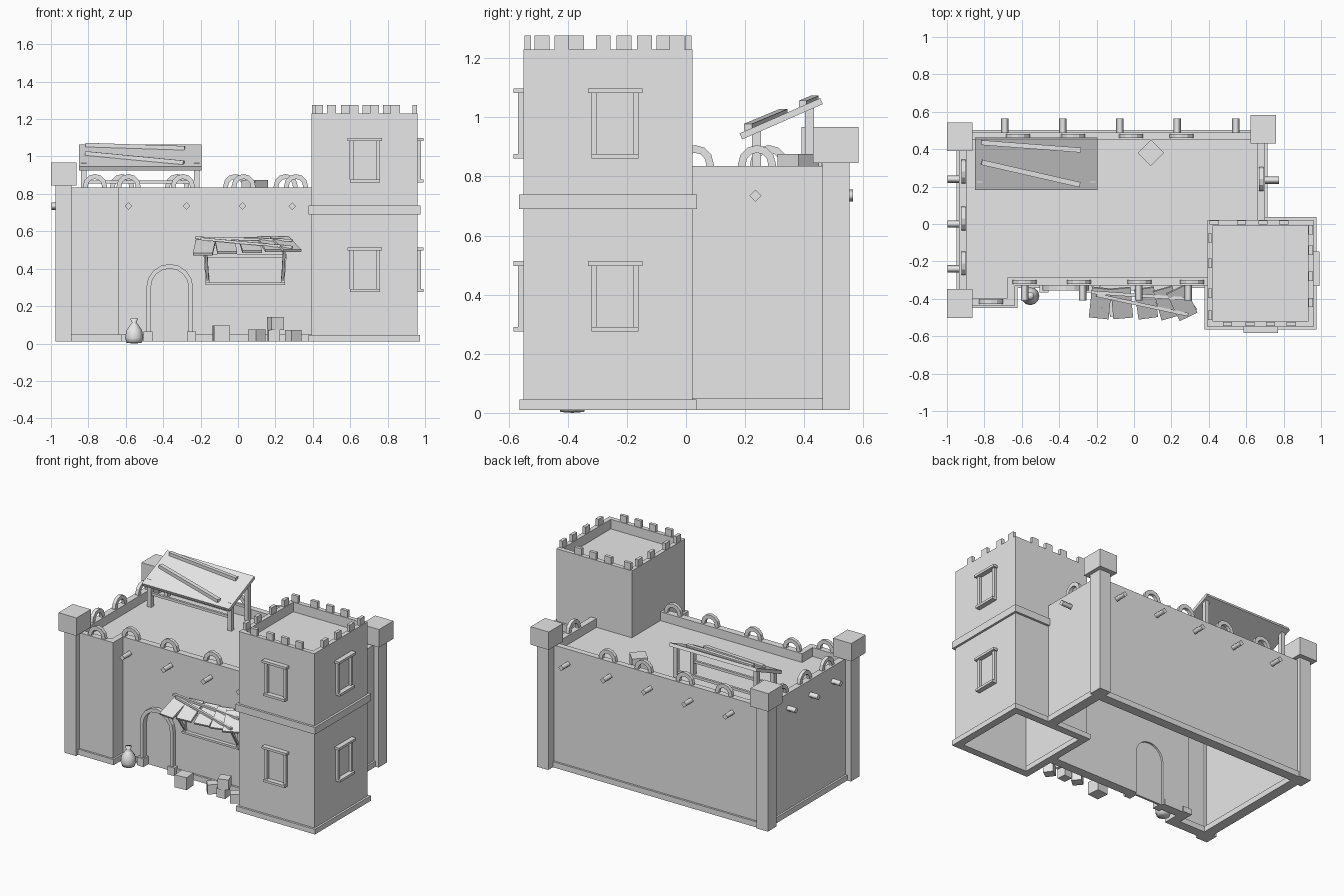
import bpy, bmesh, math
from mathutils import Vector, Matrix

if bpy.data.objects.get("Cube"):
    bpy.data.objects.remove(bpy.data.objects["Cube"])

stone = bpy.data.materials.new("pale_stone")
stone.use_nodes = True
COLOUR = (0.8, 0.8, 0.8, 1)
stone.diffuse_color = COLOUR
stone.node_tree.nodes["Principled BSDF"].inputs["Base Color"].default_value = COLOUR


def finish(name, bm, matrix=Matrix()):
    bmesh.ops.recalc_face_normals(bm, faces=bm.faces)
    mesh = bpy.data.meshes.new(name)
    bm.to_mesh(mesh)
    bm.free()
    mesh.materials.append(stone)
    ob = bpy.data.objects.new(name, mesh)
    ob.matrix_world = matrix
    bpy.context.collection.objects.link(ob)
    return ob


def block(name, x, y, z, matrix=Matrix()):
    """Box from (min, max) pairs."""
    bm = bmesh.new()
    bmesh.ops.create_cube(bm, size=1)
    for v in bm.verts:
        v.co = [p[0] + (c + 0.5) * (p[1] - p[0]) for p, c in zip((x, y, z), v.co)]
    return finish(name, bm, matrix)


def crate(name, x, y, z, size, turn):
    h = size / 2
    place = Matrix.Translation((x, y, z)) @ Matrix.Rotation(math.radians(turn), 4, 'Z')
    return block(name, (-h, h), (-h, h), (0, size), place)


def bar(name, a, b, w, t):
    """Straight plank or post from a to b, t being its upright thickness."""
    a, b = Vector(a), Vector(b)
    d = (b - a).normalized()
    side = d.cross(Vector((0, 0, 1)))
    side = side.normalized() if side.length > 0.01 else Vector((1, 0, 0))
    rot = Matrix((d, side, d.cross(side))).transposed().to_4x4()
    return block(name, (0, (b - a).length), (-w / 2, w / 2), (-t / 2, t / 2),
                 Matrix.Translation(a) @ rot)


def arch_points(r, leg, n):
    arc = [(r * math.cos(math.pi * i / n), leg + r * math.sin(math.pi * i / n)) for i in range(n + 1)]
    return [(r, 0)] + arc + [(-r, 0)]


def prism(name, outline, depth, matrix):
    bm = bmesh.new()
    f = bm.faces.new([bm.verts.new((x, -depth / 2, z)) for x, z in outline])
    ext = bmesh.ops.extrude_face_region(bm, geom=[f])["geom"]
    bmesh.ops.translate(bm, vec=(0, depth, 0), verts=[g for g in ext if isinstance(g, bmesh.types.BMVert)])
    return finish(name, bm, matrix)


def arch(name, loc, turn, r, leg, thick, depth, n=6):
    outline = arch_points(r, leg, n) + arch_points(r - thick, leg, n)[::-1]
    m = Matrix.Translation(loc) @ Matrix.Rotation(math.radians(turn), 4, 'Z')
    return prism(name, outline, depth, m)


BASE, TOP, ROOF = 0.01, 0.835, 0.775

# Main walls, each with a plinth strip
WALLS = {
    "left_wall": ((-0.935, -0.893), (-0.435, 0.49)),
    "back_wall": ((-0.935, 0.70), (0.45, 0.49)),
    "right_wall": ((0.658, 0.70), (0.0, 0.49)),
    "annex_front_wall": ((-0.935, -0.635), (-0.435, -0.395)),
    "annex_side_wall": ((-0.675, -0.635), (-0.435, -0.285)),
    "front_wall": ((-0.675, 0.41), (-0.33, -0.285)),
}
walls = {}
E = 0.013
for name, (x, y) in WALLS.items():
    walls[name] = block(name, x, y, (BASE, TOP))
    if name != "front_wall":
        block(name + "_plinth", (x[0] - E, x[1] + E), (y[0] - E, y[1] + E), (BASE, 0.048))
block("front_plinth_left", (-0.64, -0.48), (-0.343, -0.28), (BASE, 0.048))
block("front_plinth_right", (-0.25, 0.4), (-0.343, -0.28), (BASE, 0.048))
block("roof_floor", (-0.92, 0.69), (-0.3, 0.48), (ROOF - 0.015, ROOF))
block("annex_roof_floor", (-0.92, -0.65), (-0.42, -0.3), (ROOF - 0.015, ROOF))

# Corner columns with caps
for name, x, y in (("front_left", -0.932, -0.425), ("back_left", -0.932, 0.467), ("back_right", 0.692, 0.507)):
    block(name + "_column", (x - 0.043, x + 0.043), (y - 0.046, y + 0.046), (BASE, 0.85))
    block(name + "_cap", (x - 0.068, x + 0.068), (y - 0.077, y + 0.077), (0.845, 0.967))

# Doorway: opening, recessed panel, arched frame and foot blocks
DOOR_X = -0.365
cutter = prism("door_cutter", arch_points(0.105, 0.30, 10), 0.3,
               Matrix.Translation((DOOR_X, -0.3, 0)))
cutter.hide_render = True
cutter.hide_viewport = True
cut = walls["front_wall"].modifiers.new("door_opening", 'BOOLEAN')
cut.object = cutter
cut.operation = 'DIFFERENCE'
cut.solver = 'EXACT'
prism("door_panel", arch_points(0.106, 0.29, 10), 0.015, Matrix.Translation((DOOR_X, -0.305, BASE)))
arch("door_frame", (DOOR_X, -0.335, BASE), 0, 0.125, 0.29, 0.024, 0.04, 8)
for s in (-1, 1):
    x = DOOR_X + s * 0.116
    block("door_foot", (x - 0.025, x + 0.025), (-0.365, -0.3), (BASE, 0.065))

# Roof arches standing on the wall tops
spots = [(x, -0.31, 0) for x in (-0.585, -0.295, 0.03, 0.31)]
spots += [(x, 0.47, 0) for x in (-0.62, -0.325, -0.015, 0.255)]
spots += [(-0.912, y, 90) for y in (0.28, 0.03, -0.21)]
spots += [(-0.765, -0.415, 0), (0.68, 0.24, 90)]
for x, y, turn in spots:
    arch("roof_arch", (x, y, TOP - 0.005), turn, 0.064, 0.012, 0.026, 0.023)

# Square beam ends poking through the walls
beams = [((x, -0.28, 0), (x, -0.41, 0)) for x in (-0.585, -0.275, 0.025, 0.29)]
beams += [((x, 0.45, 0), (x, 0.565, 0)) for x in (-0.69, -0.38, -0.075, 0.23, 0.545)]
beams += [((-0.89, y, 0), (-0.998, y, 0)) for y in (0.24, 0.0, -0.24)]
beams += [((0.66, 0.235, 0), (0.775, 0.235, 0))]
for a, b in beams:
    a, b = Vector(a), Vector(b)
    bm = bmesh.new()
    bmesh.ops.create_cone(bm, cap_ends=True, segments=4, radius1=0.02, radius2=0.02, depth=(b - a).length)
    rot = (b - a).to_track_quat('Z', 'Y').to_matrix().to_4x4()
    ob = finish("beam_end", bm, Matrix.Translation((a + b) / 2 + Vector((0, 0, 0.735))) @ rot)
    for p in ob.data.polygons:
        p.use_smooth = len(p.vertices) == 4 and abs(p.normal.z) < 0.5

# Tower: hollow shell, sunken deck, plinth, middle band
TX, TY, TT = (0.392, 0.96), (-0.55, 0.022), 1.23


def ring(name, grow, thick, z):
    x0, x1, y0, y1 = TX[0] - grow, TX[1] + grow, TY[0] - grow, TY[1] + grow
    for y in ((y0, y0 + thick), (y1 - thick, y1)):
        block(name, (x0, x1), y, z)
    for x in ((x0, x0 + thick), (x1 - thick, x1)):
        block(name, x, (y0 + thick, y1 - thick), z)


ring("tower_wall", 0, 0.03, (BASE, TT))
ring("tower_plinth", 0.014, 0.05, (BASE, 0.045))
ring("tower_band", 0.015, 0.03, (0.69, 0.738))
block("tower_deck", (0.40, 0.95), (-0.54, 0.01), (1.15, 1.165))

# Merlons
merlons = [(x, TY[0] + 0.015, 0) for x in (0.5, 0.62, 0.73, 0.84)]
merlons += [(x, TY[1] - 0.015, 0) for x in (0.43, 0.575, 0.69, 0.80)]
merlons += [(TX[0] + 0.015, y, 90) for y in (-0.075, -0.21, -0.37, -0.487)]
merlons += [(TX[1] - 0.015, y, 90) for y in (-0.03, -0.14, -0.28, -0.42)]
for x, y, turn in merlons:
    m = Matrix.Translation((x, y, TT)) @ Matrix.Rotation(math.radians(turn), 4, 'Z')
    block("merlon", (-0.025, 0.025), (-0.011, 0.011), (-0.005, 0.046), m)

# Tower window frames, built facing -y and turned for the side
for m in (Matrix.Translation((0.678, TY[0], 0)),
          Matrix.Translation((TX[1], -0.24, 0)) @ Matrix.Rotation(math.pi / 2, 4, 'Z')):
    for z in (0.275, 0.86):
        block("window_lintel", (-0.092, 0.092), (-0.033, 0), (z + 0.222, z + 0.238), m)
        block("window_sill", (-0.08, 0.08), (-0.033, 0), (z, z + 0.016), m)
        for s in (-1, 1):
            block("window_jamb", (s * 0.071 - 0.01, s * 0.071 + 0.01), (-0.018, 0), (z + 0.016, z + 0.222), m)

# Rooftop shelter: posts, sloping board, loose planks, rails
for x in (-0.825, -0.22):
    for y, z in ((0.238, 0.965), (0.418, 1.035)):
        block("shelter_post", (x - 0.014, x + 0.014), (y - 0.015, y + 0.015), (ROOF - 0.01, z))
for y in (0.238, 0.418):
    block("shelter_rail", (-0.82, -0.225), (y - 0.008, y + 0.008), (0.855, 0.872))
slope = Matrix.Translation((-0.523, 0.322, 0.995)) @ Matrix.Rotation(0.413, 4, 'X')
block("shelter_board", (-0.328, 0.328), (-0.149, 0.149), (-0.011, 0.011), slope)
bar("shelter_plank", (-0.815, 0.33, 1.017), (-0.29, 0.21, 0.967), 0.028, 0.022)
bar("shelter_plank", (-0.815, 0.435, 1.062), (-0.285, 0.395, 1.045), 0.026, 0.022)

# Market window: frame, struts, leaning canopy boards and rods
block("shop_sill", (-0.175, 0.25), (-0.355, -0.32), (0.312, 0.326))
block("shop_lintel", (-0.18, 0.26), (-0.355, -0.32), (0.46, 0.478))
for s in (-1, 1):
    x = 0.038 + s * 0.2
    bar("shop_jamb", (x, -0.338, 0.32), (x + s * 0.012, -0.338, 0.475), 0.015, 0.02)
    bar("canopy_strut", (x, -0.335, 0.33), (x + s * 0.01, -0.45, 0.51), 0.014, 0.014)
for x, turn, drop in ((-0.18, -6, 0.012), (-0.065, 5, 0.004), (0.065, 8, 0), (0.175, 16, -0.005), (0.255, 26, -0.005)):
    m = (Matrix.Translation((x, -0.42, 0.527 - drop)) @ Matrix.Rotation(math.radians(turn), 4, 'Z')
         @ Matrix.Rotation(0.42, 4, 'X'))
    block("canopy_board", (-0.053, 0.053), (-0.09, 0.085), (-0.007, 0.007), m)
bar("canopy_rod", (-0.23, -0.365, 0.565), (0.29, -0.40, 0.552), 0.018, 0.014)
bar("canopy_rod", (-0.2, -0.38, 0.56), (0.29, -0.485, 0.515), 0.018, 0.014)

# Crates on the ground and on the roof
crate("ground_crate", -0.09, -0.45, BASE, 0.085, 5)
crate("ground_crate", 0.1, -0.42, BASE, 0.065, 40)
crate("ground_crate", 0.19, -0.43, BASE, 0.062, 5)
crate("ground_crate", 0.295, -0.45, BASE, 0.063, 35)
crate("stacked_crate", 0.2, -0.43, 0.072, 0.07, 20)
crate("roof_crate", 0.09, 0.38, ROOF, 0.1, 45)

# Tied sack by the door
bm = bmesh.new()
profile = ((0, 0), (0.04, 0.003), (0.049, 0.03), (0.042, 0.07), (0.022, 0.1), (0.012, 0.112), (0.021, 0.133), (0, 0.13))
pts = [bm.verts.new((r, 0, z)) for r, z in profile]
edges = [bm.edges.new(p) for p in zip(pts, pts[1:])]
bmesh.ops.spin(bm, geom=pts + edges, cent=(0, 0, 0), axis=(0, 0, 1), angle=math.tau, steps=12)
bmesh.ops.remove_doubles(bm, verts=bm.verts, dist=0.0005)
sack = finish("sack", bm, Matrix.Translation((-0.555, -0.385, 0)))
sack.data.shade_smooth()
